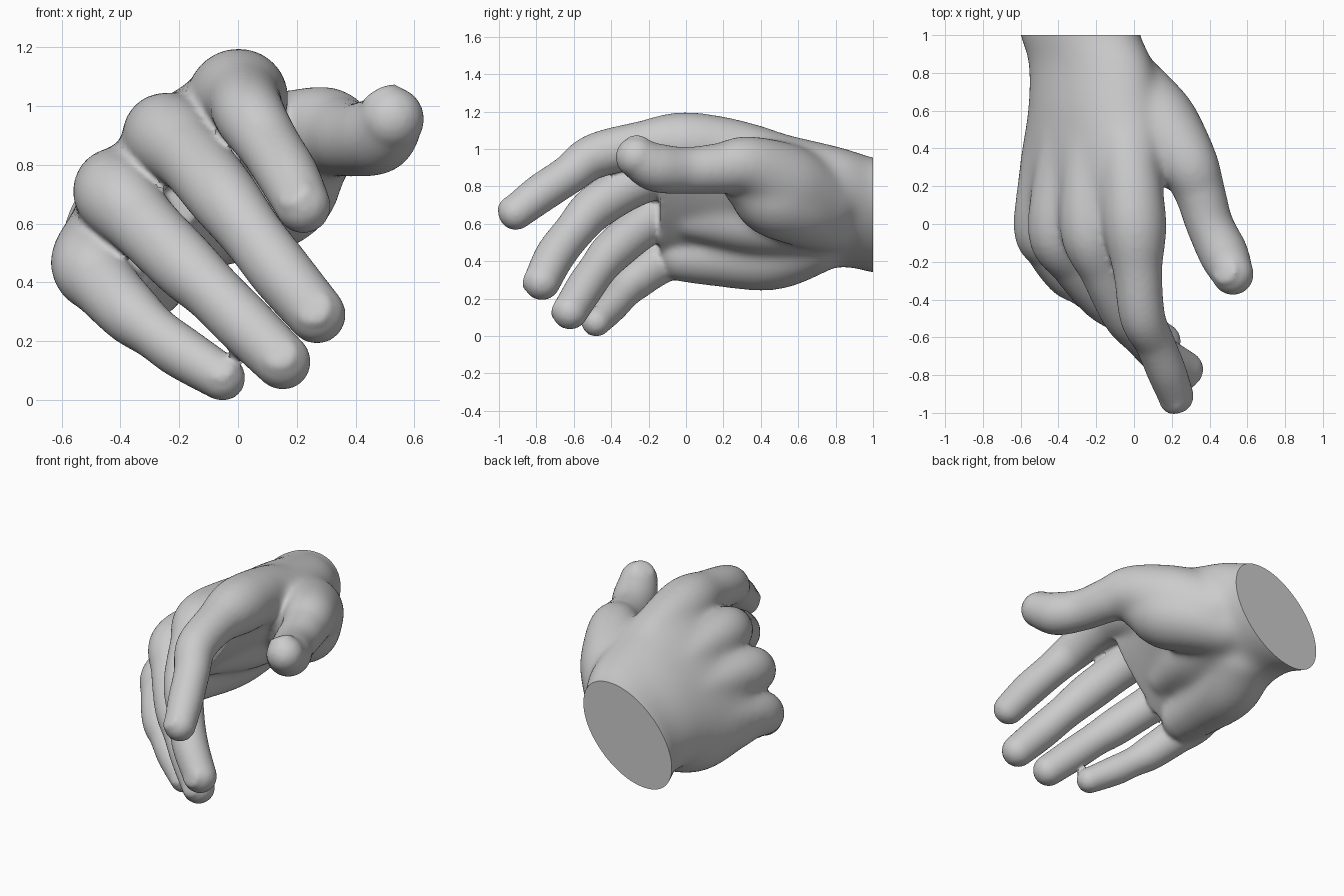
import bpy, bmesh, math
from mathutils import Vector

if "Cube" in bpy.data.objects:
    bpy.data.objects.remove(bpy.data.objects["Cube"])

DORSAL = Vector((-0.5, -0.5, 0.7))   # direction the back of the hand faces
bm = bmesh.new()


def bridge(rings):
    """Skin a list of vertex rings into a closed solid."""
    n = len(rings[0])
    for a, b in zip(rings, rings[1:]):
        for i in range(n):
            j = (i + 1) % n
            bm.faces.new((a[i], a[j], b[j], b[i]))
    bm.faces.new(rings[0][::-1])
    bm.faces.new(rings[-1])


def catmull(pts, steps=8):
    """Smooth curve through the control points (any dimension)."""
    p = [pts[0]] + list(pts) + [pts[-1]]
    out = []
    for i in range(1, len(p) - 2):
        for s in range(steps):
            t = s / steps
            out.append([0.5 * (2 * b + (c - a) * t + (2 * a - 5 * b + 4 * c - d) * t * t
                        + (3 * b - a - 3 * c + d) * t ** 3)
                        for a, b, c, d in zip(*p[i - 1:i + 3])])
    out.append(list(pts[-1]))
    return out


def tube(pts, n=24):
    """Round-ended tube through (x, y, z, radius) points."""
    path = catmull(pts)
    c = [Vector(q[:3]) for q in path]
    r = [q[3] for q in path]
    t0, t1 = (c[1] - c[0]).normalized(), (c[-1] - c[-2]).normalized()
    stations = []
    for k in range(1, 7):
        a = k / 7 * math.pi / 2
        stations.append((c[0] - t0 * r[0] * math.cos(a), t0, r[0] * math.sin(a)))
    for i in range(len(c)):
        t = (c[min(i + 1, len(c) - 1)] - c[max(i - 1, 0)]).normalized()
        stations.append((c[i], t, r[i]))
    for k in range(6, 0, -1):
        a = k / 7 * math.pi / 2
        stations.append((c[-1] + t1 * r[-1] * math.cos(a), t1, r[-1] * math.sin(a)))
    rings = []
    for p, t, rad in stations:
        side = t.cross(DORSAL).normalized()
        up = side.cross(t)
        rings.append([bm.verts.new(p + rad * (side * math.cos(2 * math.pi * i / n)
                      + up * math.sin(2 * math.pi * i / n))) for i in range(n)])
    bridge(rings)


def nail(pts, up):
    """Thin shell resting on the back of a fingertip."""
    a, b = Vector(pts[-2][:3]), Vector(pts[-1][:3])
    t = (b - a).normalized()
    side = t.cross(up).normalized()
    nrm = side.cross(t)
    r = pts[-1][3]
    ball = bmesh.ops.create_icosphere(bm, subdivisions=3, radius=1.0)["verts"]
    for v in ball:
        x, y, z = v.co
        v.co = b + t * r * (0.05 + 0.65 * y) + side * r * 0.66 * x + nrm * r * (0.80 + 0.19 * z)


# palm and wrist: tilted elliptical sections (y, x, z, half width, half thickness, tilt)
sections = [
    (1.10, -0.30, 0.64, 0.375, 0.24, 43), (1.00, -0.285, 0.65, 0.375, 0.24, 43),
    (0.85, -0.23, 0.69, 0.39, 0.24, 43), (0.60, -0.21, 0.71, 0.43, 0.26, 46),
    (0.30, -0.24, 0.74, 0.50, 0.22, 49), (0.10, -0.25, 0.74, 0.50, 0.185, 49),
    (-0.05, -0.23, 0.72, 0.45, 0.14, 49), (-0.14, -0.20, 0.69, 0.40, 0.09, 49)]
rings = []
for y, x, z, a, b, deg in catmull(sections, 6):
    ca, sa = math.cos(math.radians(deg)), math.sin(math.radians(deg))
    ring = []
    for i in range(48):
        u, v = a * math.cos(i * math.pi / 24), b * math.sin(i * math.pi / 24)
        ring.append(bm.verts.new((x + u * ca - v * sa, y, z + u * sa + v * ca)))
    rings.append(ring)
bridge(rings)

# fingers: metacarpal, knuckle, proximal middle, joint, middle phalanx, joint, tip
fingers = {
    "index": [(-0.15, 0.75, 0.84, 0.12), (-0.04, 0.40, 0.97, 0.155), (0.0, 0.02, 1.03, 0.173),
              (0.02, -0.25, 1.02, 0.13), (0.045, -0.49, 0.965, 0.12),
              (0.11, -0.63, 0.865, 0.106), (0.172, -0.78, 0.765, 0.104),
              (0.222, -0.91, 0.665, 0.094)],
    "middle": [(-0.24, 0.75, 0.80, 0.12), (-0.25, 0.40, 0.88, 0.125), (-0.24, -0.02, 0.90, 0.153),
               (-0.16, -0.25, 0.83, 0.125), (-0.05, -0.48, 0.695, 0.12),
               (0.05, -0.60, 0.565, 0.107), (0.15, -0.70, 0.435, 0.107),
               (0.268, -0.77, 0.295, 0.099)],
    "ring": [(-0.32, 0.75, 0.74, 0.12), (-0.38, 0.40, 0.74, 0.125), (-0.42, -0.03, 0.71, 0.143),
             (-0.32, -0.22, 0.60, 0.12), (-0.18, -0.39, 0.46, 0.114),
             (-0.08, -0.47, 0.365, 0.102), (0.02, -0.54, 0.265, 0.102),
             (0.152, -0.62, 0.135, 0.096)],
    "little": [(-0.36, 0.75, 0.64, 0.12), (-0.45, 0.40, 0.57, 0.13), (-0.50, 0.0, 0.47, 0.14),
               (-0.45, -0.15, 0.39, 0.115), (-0.36, -0.28, 0.295, 0.105),
               (-0.28, -0.34, 0.23, 0.09), (-0.19, -0.40, 0.165, 0.09),
               (-0.053, -0.48, 0.08, 0.079)]}
for pts in fingers.values():
    tube(pts)
    nail(pts, DORSAL)

# thumb
thumb = [(-0.03, 0.72, 0.72, 0.20), (0.13, 0.52, 0.82, 0.22), (0.28, 0.33, 0.91, 0.168),
         (0.345, 0.18, 0.90, 0.137), (0.40, 0.0, 0.89, 0.125),
         (0.475, -0.16, 0.905, 0.13), (0.523, -0.265, 0.96, 0.111)]
tube(thumb)
nail(thumb, Vector((-0.2, -0.3, 1)))

# thumb pad, heel of the palm, palm hollow, web between thumb and index
tube([(-0.10, 0.74, 0.64, 0.19), (0.05, 0.60, 0.70, 0.215), (0.14, 0.46, 0.76, 0.22),
      (0.20, 0.36, 0.84, 0.175)])
tube([(-0.29, 0.68, 0.52, 0.19), (-0.37, 0.45, 0.45, 0.205), (-0.40, 0.15, 0.44, 0.172),
      (-0.41, 0.0, 0.44, 0.15)])
tube([(-0.17, 0.65, 0.62, 0.19), (-0.21, 0.35, 0.63, 0.19), (-0.24, 0.05, 0.64, 0.13)])
tube([(0.22, 0.38, 0.92, 0.12), (0.12, 0.38, 0.93, 0.12), (0.0, 0.36, 0.95, 0.12)])

# fuse everything into one skin
bmesh.ops.recalc_face_normals(bm, faces=bm.faces)
src = bpy.data.meshes.new("hand_parts")
bm.to_mesh(src)
bm.free()
temp = bpy.data.objects.new("hand_parts", src)
bpy.context.collection.objects.link(temp)
rem = temp.modifiers.new("fuse", 'REMESH')
rem.mode = 'VOXEL'
rem.voxel_size = 0.013
smo = temp.modifiers.new("soften", 'SMOOTH')
smo.factor = 0.5
smo.iterations = 6
bpy.context.view_layer.update()
mesh = bpy.data.meshes.new_from_object(temp.evaluated_get(bpy.context.evaluated_depsgraph_get()))
bpy.data.objects.remove(temp)

# melt the muscles and tendons of palm and back together, fading out toward the fingers
bm = bmesh.new()
bm.from_mesh(mesh)
for k in range(45):
    limit = -0.12 + 0.006 * k
    soft = [v for v in bm.verts if v.co.y > limit and not (v.co.x > 0.2 and v.co.y < limit + 0.25)]
    bmesh.ops.smooth_vert(bm, verts=soft, factor=0.5,
                          use_axis_x=True, use_axis_y=True, use_axis_z=True)

# flat cut at the wrist, rest on the ground
bmesh.ops.bisect_plane(bm, geom=bm.verts[:] + bm.edges[:] + bm.faces[:],
                       plane_co=(0, 1, 0), plane_no=(0, 1, 0), clear_outer=True)
rim = [e for e in bm.edges if e.is_boundary]
bmesh.ops.holes_fill(bm, edges=rim, sides=0)
low = min(v.co.z for v in bm.verts)
bmesh.ops.translate(bm, verts=bm.verts, vec=(0, 0, -low))
bmesh.ops.recalc_face_normals(bm, faces=bm.faces)
bm.to_mesh(mesh)
bm.free()

hand = bpy.data.objects.new("hand", mesh)
bpy.context.collection.objects.link(hand)
bpy.context.view_layer.objects.active = hand
hand.select_set(True)
bpy.ops.object.shade_smooth_by_angle(angle=math.radians(40))
